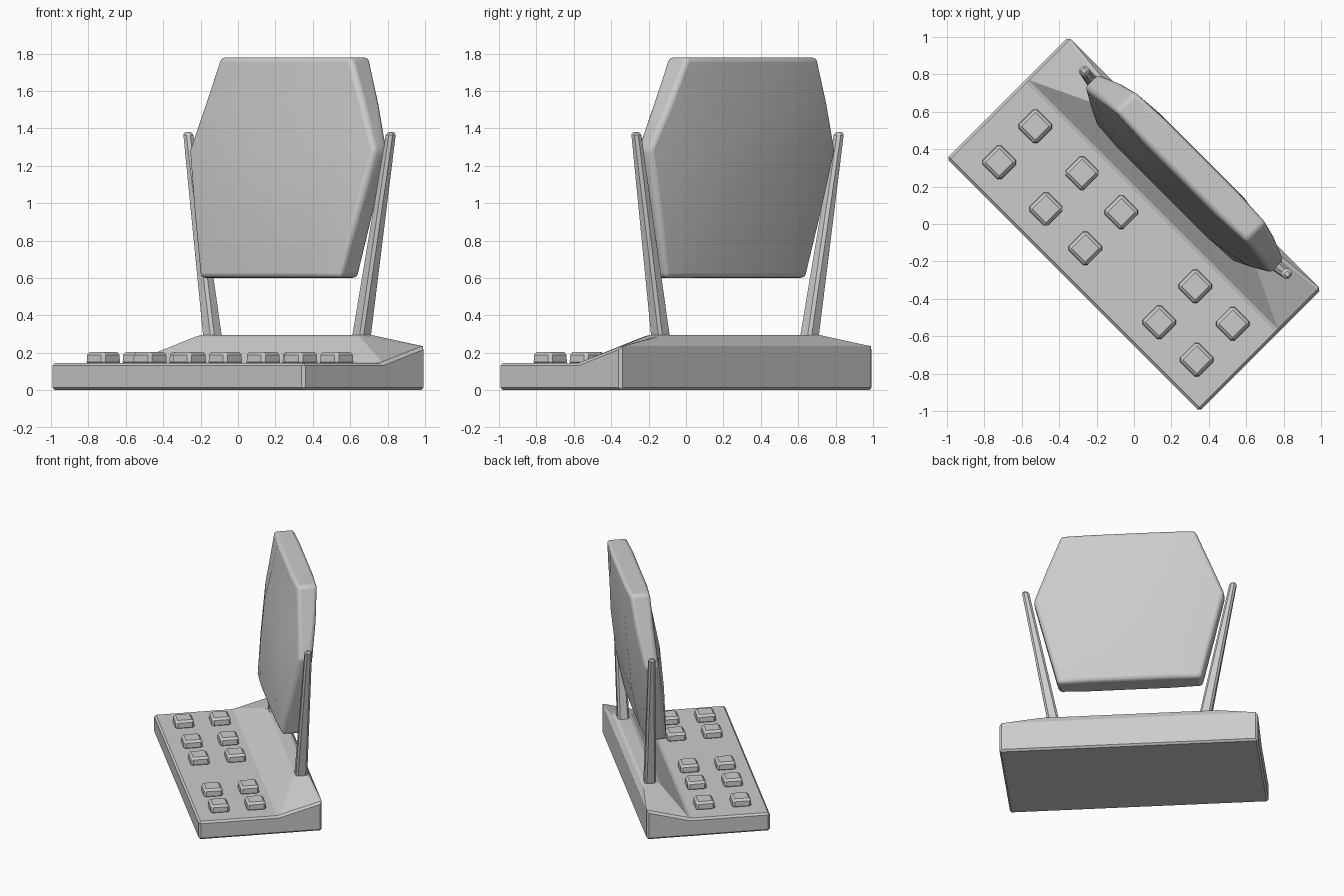
import bpy, bmesh, math
from mathutils import Matrix, Vector

if "Cube" in bpy.data.objects:
    bpy.data.objects.remove(bpy.data.objects["Cube"])

# The whole model is turned 45 degrees: local x = long axis, local y = depth
TURN = Matrix.Rotation(math.radians(-45), 4, 'Z')


def make(name, verts, faces, bevel, segments=1, smooth=None):
    bm = bmesh.new()
    vs = [bm.verts.new(v) for v in verts]
    for f in faces:
        bm.faces.new([vs[i] for i in f])
    bmesh.ops.recalc_face_normals(bm, faces=bm.faces)
    me = bpy.data.meshes.new(name)
    bm.to_mesh(me)
    bm.free()
    me.transform(TURN)
    ob = bpy.data.objects.new(name, me)
    bpy.context.collection.objects.link(ob)
    mod = ob.modifiers.new("Bevel", 'BEVEL')
    mod.width = bevel
    mod.segments = segments
    mod.limit_method = 'ANGLE'
    mod.angle_limit = math.radians(35)
    if smooth:
        bpy.ops.object.select_all(action='DESELECT')
        ob.select_set(True)
        bpy.context.view_layer.objects.active = ob
        bpy.ops.object.shade_smooth_by_angle(angle=math.radians(smooth))
    return ob


def frustum(name, bottom, top, half_bottom, half_top, bevel):
    corners = [(-1, -1), (1, -1), (1, 1), (-1, 1)]
    verts = [Vector(c) + Vector((i * h, j * h, 0))
             for c, h in ((bottom, half_bottom), (top, half_top)) for i, j in corners]
    sides = [(i, (i + 1) % 4, 4 + (i + 1) % 4, 4 + i) for i in range(4)]
    return make(name, verts, [(3, 2, 1, 0), (4, 5, 6, 7)] + sides, bevel)


# Base: flat keypad deck rising to a raised platform at the back
L, D, C = 0.955, 0.46, 0.14
profile = [(-D, 0), (D, 0), (D, 0.235), (C, 0.145), (-D, 0.145)]
verts = [(s * L, y, z) for s in (-1, 1) for y, z in profile]
verts += [(-0.6, 0.31, 0.295), (0.6, 0.31, 0.295), (0.6, 0.425, 0.295), (-0.6, 0.425, 0.295)]
make("base", verts, [
    (0, 1, 2, 3, 4), (5, 6, 7, 8, 9),
    (0, 1, 6, 5), (1, 2, 7, 6), (3, 4, 9, 8), (4, 0, 5, 9),
    (10, 11, 12, 13), (3, 8, 11, 10), (2, 7, 12, 13), (3, 10, 13, 2), (8, 11, 12, 7),
], 0.014)

# Buttons: two rows, five columns with a wider gap
for x in (-0.742, -0.389, -0.092, 0.467, 0.75):
    for y in (-0.276, -0.004):
        frustum("button", (x, y, 0.135), (x, y, 0.205), 0.072, 0.068, 0.016)

# Support posts leaning outwards
for s in (-1, 1):
    frustum("support_post", (s * 0.56, 0.37, 0.27), (s * 0.768, 0.39, 1.38), 0.043, 0.026, 0.015)

# Panel: six-sided pillow slab leaning back, thinner at its side corners
# rows: height, depth centre, (x, half thickness) across the width
rows = [
    (0.60, 0.31, [(0.53, 0.075), (0.30, 0.085)]),
    (0.94, 0.345, [(0.618, 0.065), (0.34, 0.12)]),
    (1.28, 0.38, [(0.705, 0.05), (0.36, 0.12)]),
    (1.53, 0.41, [(0.60, 0.065), (0.32, 0.105)]),
    (1.78, 0.43, [(0.495, 0.075), (0.28, 0.082)]),
]
verts = []
for z, y, ((xo, to), (xi, ti)) in rows:
    line = [(-xo, to), (-xi, ti), (xi, ti), (xo, to)]
    verts += [(x, y - t, z) for x, t in line] + [(x, y + t, z) for x, t in reversed(line)]
faces = []
for r in range(len(rows) - 1):
    for i in range(8):
        j = (i + 1) % 8
        faces.append((r * 8 + i, r * 8 + j, r * 8 + 8 + j, r * 8 + 8 + i))
last = 8 * (len(rows) - 1)
faces += [tuple(range(8))[::-1], tuple(range(last, last + 8))]
make("seat_panel", verts, faces, 0.025, 3, 50)
